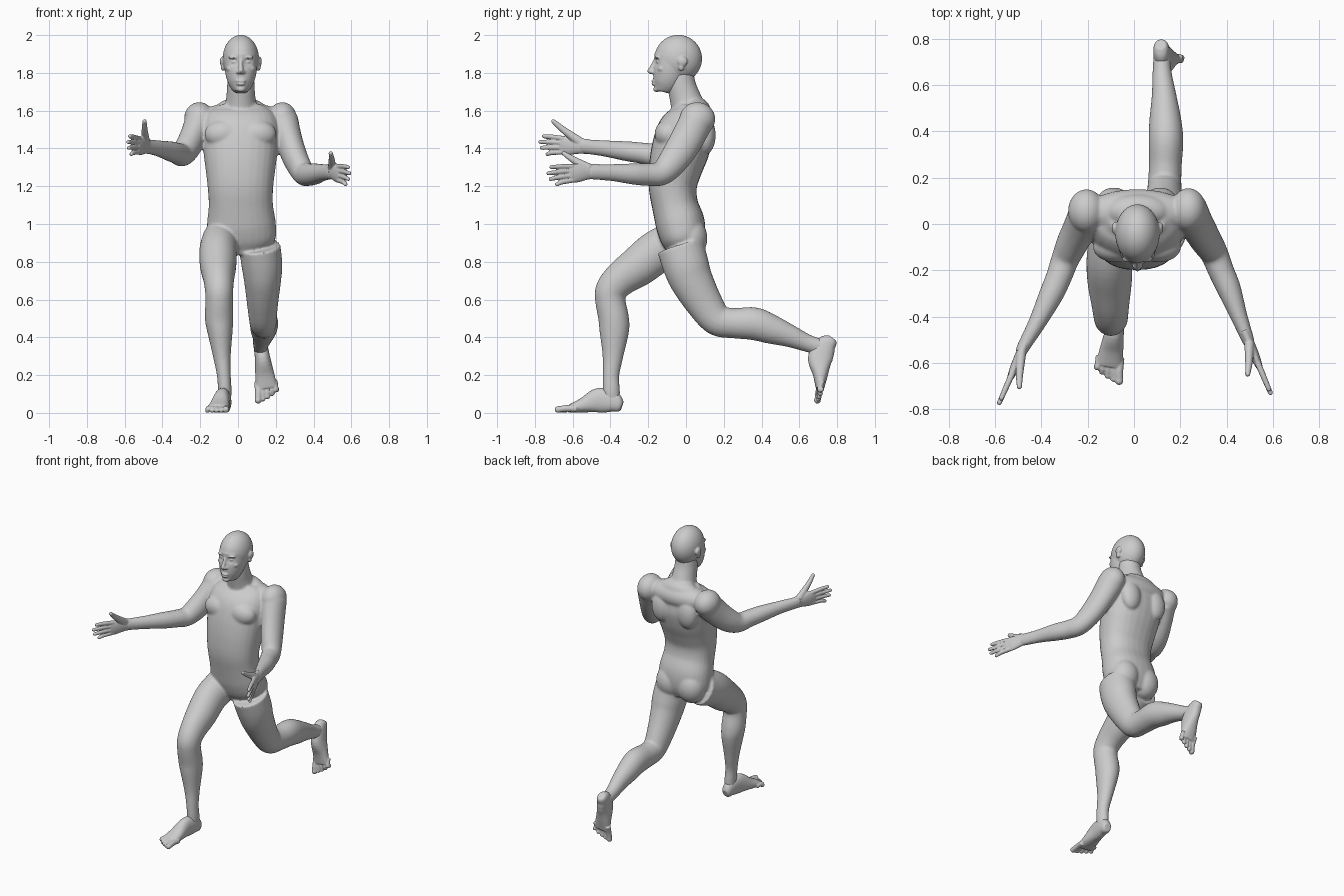
import bpy, bmesh, math
from mathutils import Vector, Matrix

X = Vector((1, 0, 0))


def spline(rows, n=5):
    """Catmull-Rom through rows of (x, y, z, half_width, half_depth)."""
    p = [Vector(r) for r in rows]
    p = [p[0] * 2 - p[1]] + p + [p[-1] * 2 - p[-2]]
    out = []
    for i in range(1, len(p) - 2):
        a, b, c, d = p[i - 1:i + 3]
        for k in range(n):
            t = k / n
            out.append((b * 2 + (c - a) * t + (a * 2 - b * 5 + c * 4 - d) * t * t
                        + (b * 3 - a - c * 3 + d) * t ** 3) * 0.5)
    return out + [p[-2]]


def tube(bm, rows, ref=X, power=1.0, seg=28):
    """Loft elliptical rings along a path; half_width lies along ref."""
    s = spline(rows)
    c = [Vector(v[:3]) for v in s]
    rings = []
    for i, v in enumerate(s):
        t = (c[min(i + 1, len(c) - 1)] - c[max(i - 1, 0)]).normalized()
        u = (ref - t * ref.dot(t)).normalized()
        w = t.cross(u)
        ring = []
        for k in range(seg):
            q = math.tau * k / seg
            cq, sq = math.cos(q), math.sin(q)
            cq = math.copysign(abs(cq) ** power, cq)
            sq = math.copysign(abs(sq) ** power, sq)
            ring.append(bm.verts.new(c[i] + u * v[3] * cq + w * v[4] * sq))
        rings.append(ring)
    for r0, r1 in zip(rings, rings[1:]):
        for k in range(seg):
            j = (k + 1) % seg
            bm.faces.new((r0[k], r0[j], r1[j], r1[k]))
    bm.faces.new(rings[0][::-1])
    bm.faces.new(rings[-1])


def ball(bm, centre, radii):
    m = Matrix.Translation(Vector(centre)) @ Matrix.Diagonal((*radii, 1))
    bmesh.ops.create_uvsphere(bm, u_segments=40, v_segments=28, radius=1, matrix=m)


def finish(name, bm, voxel, iterations):
    """Fuse overlapping volumes into one smooth skin."""
    bmesh.ops.recalc_face_normals(bm, faces=bm.faces[:])
    me = bpy.data.meshes.new(name)
    bm.to_mesh(me)
    bm.free()
    for f in me.polygons:
        f.use_smooth = True
    ob = bpy.data.objects.new(name, me)
    bpy.context.collection.objects.link(ob)
    r = ob.modifiers.new("fuse", 'REMESH')
    r.mode, r.voxel_size, r.use_smooth_shade = 'VOXEL', voxel, True
    s = ob.modifiers.new("soften", 'SMOOTH')
    s.factor, s.iterations = 0.5, iterations


# Torso and neck
bm = bmesh.new()
tube(bm, [(.02, -.01, .84, .1, .08), (.02, -.015, .91, .175, .115), (.018, -.03, 1.0, .182, .13),
          (.015, -.058, 1.1, .17, .122), (.013, -.07, 1.2, .174, .128), (.013, -.055, 1.3, .186, .142),
          (.013, -.028, 1.4, .198, .153), (.013, .0, 1.5, .205, .147), (.015, .025, 1.58, .18, .11),
          (.015, .03, 1.63, .12, .08)], power=.88)
tube(bm, [(.015, .03, 1.56, .1, .1), (.015, -.002, 1.66, .079, .084),
          (.015, -.022, 1.73, .073, .076), (.015, -.03, 1.8, .07, .07)])
ball(bm, (.015, .05, 1.56), (.23, .1, .085))
ball(bm, (.015, .055, 1.6), (.14, .075, .07))
for s in (-1, 1):
    ball(bm, (.013 + s * .09, -.1, 1.475), (.1, .066, .075))   # chest
    ball(bm, (.013 + s * .1, .105, 1.47), (.07, .052, .1))     # shoulder blade
    ball(bm, (.02 + s * .08, .025, .925), (.095, .088, .11))   # buttock
ball(bm, (.235, .06, 1.555), (.077, .095, .09))                # shoulder caps
ball(bm, (-.205, .055, 1.56), (.08, .095, .085))

# Left arm, right arm
tube(bm, [(.235, .055, 1.545, .085, .09), (.27, 0, 1.44, .072, .087), (.305, -.06, 1.345, .067, .08),
          (.345, -.125, 1.272, .06, .066), (.375, -.2, 1.262, .056, .06), (.41, -.28, 1.265, .052, .056),
          (.45, -.39, 1.272, .038, .045), (.488, -.49, 1.275, .028, .04), (.5, -.52, 1.275, .024, .038)])
tube(bm, [(-.195, .05, 1.55, .085, .09), (-.235, -.02, 1.465, .072, .085), (-.27, -.09, 1.4, .067, .076),
          (-.298, -.155, 1.367, .06, .063), (-.325, -.23, 1.375, .056, .056), (-.36, -.31, 1.385, .052, .053),
          (-.42, -.43, 1.4, .038, .043), (-.477, -.53, 1.41, .028, .039), (-.49, -.56, 1.412, .024, .038)])

# Front leg, trailing leg
tube(bm, [(-.09, -.03, .91, .1, .12), (-.105, -.15, .855, .1, .115), (-.105, -.25, .778, .096, .108),
          (-.102, -.345, .71, .082, .093), (-.1, -.396, .65, .075, .084), (-.1, -.4, .59, .073, .08),
          (-.1, -.383, .5, .075, .081), (-.095, -.38, .43, .067, .078), (-.085, -.387, .3, .047, .055),
          (-.075, -.397, .2, .037, .044), (-.07, -.395, .12, .036, .045), (-.07, -.39, .06, .033, .04)])
tube(bm, [(.115, -.03, .88, .11, .125), (.127, .0, .78, .108, .122), (.13, .03, .7, .098, .114),
          (.13, .1, .575, .082, .097), (.132, .165, .492, .073, .084), (.135, .25, .475, .071, .08),
          (.138, .36, .472, .075, .087), (.135, .45, .443, .069, .078), (.13, .55, .407, .054, .06),
          (.122, .64, .37, .043, .047), (.12, .71, .348, .037, .044), (.12, .75, .335, .033, .04)])
finish("body", bm, .007, 10)

# Head: skull and jaw with eye sockets pressed in, then features
bm = bmesh.new()
ball(bm, (.015, -.041, 1.875), (.096, .126, .126))
tube(bm, [(.015, -.07, 1.89, .086, .098), (.015, -.078, 1.83, .086, .094), (.015, -.092, 1.78, .078, .086),
          (.015, -.108, 1.74, .063, .071), (.015, -.122, 1.71, .042, .05), (.015, -.125, 1.7, .03, .036)], seg=48)
for v in bm.verts:
    for s in (-1, 1):
        d = (v.co - Vector((.015 + s * .036, -.16, 1.858))).length_squared
        v.co.y += .016 * math.exp(-d / .0004)
tube(bm, [(.015, -.157, 1.872, .009, .012), (.015, -.172, 1.84, .011, .014), (.015, -.184, 1.812, .014, .016),
          (.015, -.178, 1.797, .012, .012)])
ball(bm, (.015, -.192, 1.81), (.012, .014, .011))
ball(bm, (.015, -.17, 1.757), (.027, .014, .007))
ball(bm, (.015, -.168, 1.741), (.024, .015, .008))
ball(bm, (.015, -.155, 1.714), (.024, .018, .016))
for s in (-1, 1):
    ball(bm, (.015 + s * .014, -.178, 1.804), (.01, .013, .009))    # nostril
    ball(bm, (.015 + s * .036, -.144, 1.858), (.015, .013, .011))   # eye
    ball(bm, (.015 + s * .037, -.15, 1.882), (.03, .016, .008))     # brow
    ball(bm, (.015 + s * .055, -.125, 1.822), (.022, .025, .018))   # cheekbone
    ball(bm, (.015 + s * .098, -.018, 1.86), (.013, .026, .026))    # ear
    ball(bm, (.015 + s * .094, -.025, 1.832), (.012, .016, .022))   # ear lobe
finish("head", bm, .005, 3)


def hand(name, wrist, tip, thumb):
    bm = bmesh.new()
    wrist, thumb = Vector(wrist), Vector(thumb)
    f = (Vector(tip) - wrist).normalized()
    lat = f.cross(Vector((0, 0, 1))).normalized()
    u = lat.cross(f)
    at = lambda d, h: wrist + f * d + u * h
    tube(bm, [(*at(-.04, 0), .024, .038), (*at(.03, .002), .022, .042),
              (*at(.09, 0), .02, .05), (*at(.135, -.001), .014, .047)], lat)
    for i, reach in enumerate((.245, .265, .255, .22)):
        h = .036 - .024 * i
        end = at(reach - .011, h * 1.3 - .004)
        tube(bm, [(*at(.11, h), .014, .013), (*at(.18, h * 1.15), .0125, .0125), (*end, .0105, .0105)], lat)
        ball(bm, end, (.0105,) * 3)
    base = at(.02, .02)
    mid = base.lerp(thumb, .55) + f * .006
    end = thumb + (mid - thumb).normalized() * .01
    tube(bm, [(*base, .022, .026), (*mid, .016, .018), (*end, .011, .012)], lat)
    ball(bm, end, (.0115,) * 3)
    finish(name, bm, .004, 3)


hand("left_hand", (.49, -.495, 1.277), (.598, -.75, 1.255), (.49, -.656, 1.38))
hand("right_hand", (-.48, -.54, 1.41), (-.598, -.81, 1.425), (-.495, -.71, 1.55))


def foot(name, heel, fwd, up, side):
    """Local axes: outward, forward, up, starting at the heel's underside."""
    bm = bmesh.new()
    f = Vector(fwd).normalized()
    out = f.cross(Vector(up)).normalized()
    u = out.cross(f)
    at = lambda l, d, h: Vector(heel) + out * l * side + f * d + u * h
    rows = [(0, .004, .036, .022, .026), (0, .02, .042, .032, .04), (0, .06, .06, .037, .058),
            (.004, .13, .066, .041, .065), (.008, .21, .041, .051, .04), (.012, .28, .023, .056, .022)]
    tube(bm, [(*at(*r[:3]), *r[3:]) for r in rows], out, .9)
    for i in range(5):
        r = .018 if i == 0 else .0135
        l = -.034 + i * .0235
        end = at(l * 1.1 - .002, .34 - .004 * i - .0022 * i * i, r)
        tube(bm, [(*at(l, .24, .022), r, r), (*at(l, .29, .024), r, r), (*end, r, r * .9)], out)
        ball(bm, end, (r,) * 3)
    finish(name, bm, .0045, 3)


foot("front_foot", (-.066, -.335, 0), (-.11, -1, 0), (0, 0, 1), 1)
foot("trailing_foot", (.115, .81, .39), (.09, -.28, -.95), (0, -.95, .28), -1)
